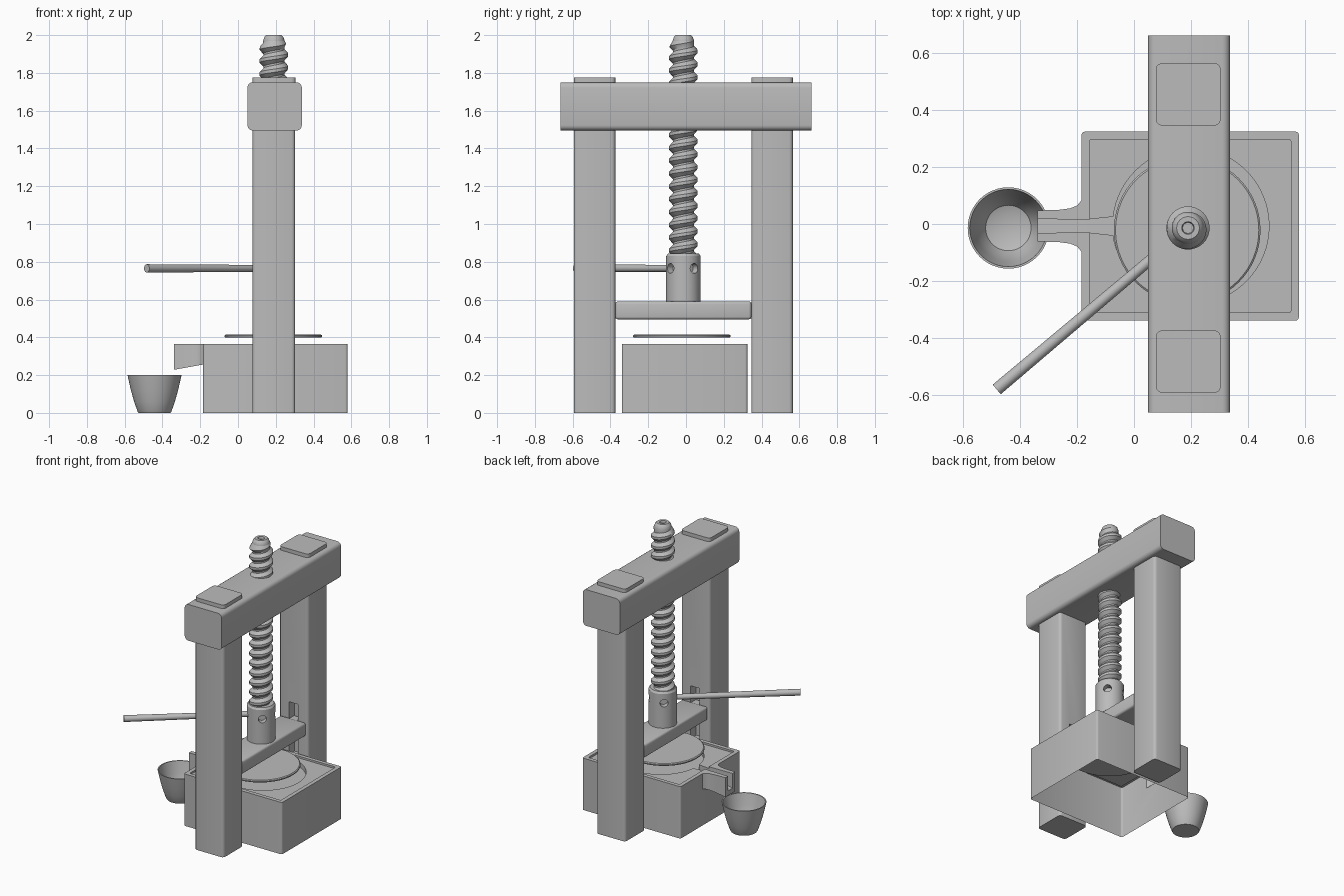
import bpy, bmesh, math
from mathutils import Vector, Matrix

if "Cube" in bpy.data.objects:
    bpy.data.objects.remove(bpy.data.objects["Cube"])

grey = bpy.data.materials.new("plain grey")
grey.diffuse_color = (0.5, 0.5, 0.5, 1)
grey.use_nodes = True
grey.node_tree.nodes["Principled BSDF"].inputs["Base Color"].default_value = grey.diffuse_color
CX, CY = 0.19, -0.014          # screw axis


def make(name, bm):
    bmesh.ops.recalc_face_normals(bm, faces=bm.faces)
    me = bpy.data.meshes.new(name)
    bm.to_mesh(me)
    bm.free()
    ob = bpy.data.objects.new(name, me)
    bpy.context.collection.objects.link(ob)
    me.materials.append(grey)
    return ob


def box(name, x, y, z, bevel=0.0, axis=None, seg=3):
    """Box from ranges; bevel all edges, or only those along one axis."""
    bm = bmesh.new()
    bmesh.ops.create_cube(bm, size=1)
    for v in bm.verts:
        v.co = Vector([r[0] + (c + 0.5) * (r[1] - r[0]) for c, r in zip(v.co, (x, y, z))])
    if bevel:
        edges = [e for e in bm.edges if axis is None
                 or abs((e.verts[0].co - e.verts[1].co).normalized()[axis]) > 0.9]
        bmesh.ops.bevel(bm, geom=edges, offset=bevel, segments=seg, profile=0.5, affect='EDGES')
    return make(name, bm)


def lathe(name, profile, cx, cy, n=48):
    bm = bmesh.new()
    vs = [bm.verts.new((r, 0, z)) for r, z in profile]
    es = [bm.edges.new(p) for p in zip(vs, vs[1:])]
    bmesh.ops.spin(bm, geom=vs + es, cent=(0, 0, 0), axis=(0, 0, 1), angle=2 * math.pi, steps=n)
    bmesh.ops.remove_doubles(bm, verts=bm.verts, dist=1e-5)
    bmesh.ops.translate(bm, verts=bm.verts, vec=(cx, cy, 0))
    return make(name, bm)


def prism(name, outline, z0, z1):
    """Extrude a plan outline; z0 is a function of x."""
    bm = bmesh.new()
    lo = [bm.verts.new((x, y, z0(x))) for x, y in outline]
    hi = [bm.verts.new((x, y, z1)) for x, y in outline]
    bm.faces.new(lo)
    bm.faces.new(hi)
    for i in range(len(lo)):
        j = (i + 1) % len(lo)
        bm.faces.new((lo[i], lo[j], hi[j], hi[i]))
    return make(name, bm)


def rod(name, a, b, r1, r2, n=20):
    a, b = Vector(a), Vector(b)
    bm = bmesh.new()
    rot = (b - a).to_track_quat('Z', 'Y').to_matrix().to_4x4()
    bmesh.ops.create_cone(bm, cap_ends=True, segments=n, radius1=r1, radius2=r2,
                          depth=(b - a).length, matrix=Matrix.Translation((a + b) / 2) @ rot)
    return make(name, bm)


def boolean(ob, other, op='DIFFERENCE'):
    m = ob.modifiers.new("bool", 'BOOLEAN')
    m.operation, m.object, m.solver = op, other, 'EXACT'
    dg = bpy.context.evaluated_depsgraph_get()
    me = bpy.data.meshes.new_from_object(ob.evaluated_get(dg))
    ob.modifiers.clear()
    ob.data = me
    bpy.data.objects.remove(other)


# posts with tenons and guide slots, on both sides
for s, side in ((-1, "front"), (1, "back")):
    yc = CY + s * 0.47
    post = box(side + "_post", (0.077, 0.303), (yc - 0.11, yc + 0.11), (0, 1.6), 0.02, 2)
    inner = yc - s * 0.11
    boolean(post, box("cutter", (0.155, 0.225), (inner - 0.06, inner + 0.06), (0.33, 0.70)))
    box(side + "_tenon", (0.077, 0.305), (yc - 0.11, yc + 0.11), (1.6, 1.776), 0.022, 2)

# top beam
box("top_beam", (0.05, 0.338), (-0.664, 0.664), (1.495, 1.75), 0.028, 1, 4)

# pressing bar with tongues riding in the slots
box("press_bar", (0.09, 0.29), (CY - 0.36, CY + 0.36), (0.495, 0.59), 0.014)
box("press_bar_tongue", (0.16, 0.22), (CY - 0.41, CY + 0.41), (0.50, 0.585))

# base block: hollow below, rimmed top, round basin, drain channel and spout
base = box("base_block", (-0.185, 0.58), (-0.34, 0.325), (0, 0.365), 0.012, 2)
half = [(-0.10, 0.09), (-0.185, 0.09), (-0.20, 0.072), (-0.225, 0.062), (-0.27, 0.056), (-0.34, 0.055)]
spout = [(x, y - 0.007) for x, y in half] + [(x, -y - 0.007) for x, y in reversed(half)]
boolean(base, prism("spout", spout, lambda x: 0.228 + (x + 0.34) * 0.18, 0.3649), 'UNION')
boolean(base, box("cutter", (-0.157, 0.552), (-0.312, 0.298), (0.352, 0.5), 0.008, 2))
boolean(base, lathe("cutter", [(0, 0.32), (0.275, 0.32), (0.275, 0.5), (0, 0.5)], 0.2, -0.007, 64))
chan = [(0.0, 0.035), (-0.07, 0.033), (-0.17, 0.022), (-0.4, 0.026)]
channel = [(x, y - 0.007) for x, y in chan] + [(x, -y - 0.007) for x, y in reversed(chan)]
boolean(base, prism("cutter", channel, lambda x: 0.321 + min(0, x + 0.07) * 0.22, 0.5))
bm = bmesh.new()
bm.from_mesh(base.data)
bmesh.ops.delete(bm, geom=[f for f in bm.faces if all(v.co.z < 0.001 for v in f.verts)],
                 context='FACES_ONLY')
bm.to_mesh(base.data)
bm.free()

# round pressing plate
lathe("press_plate", [(0, 0.398), (0.252, 0.398), (0.258, 0.403), (0.258, 0.41),
                      (0.252, 0.415), (0, 0.415)], 0.187, -0.022, 64)

# collar with lever holes
collar = lathe("screw_collar", [(0, 0.585), (0.091, 0.585), (0.091, 0.83), (0.082, 0.843), (0, 0.843)], CX, CY)
for k in range(4):
    a = math.radians(40 + 90 * k)
    d = Vector((math.cos(a), math.sin(a), 0))
    c = Vector((CX, CY, 0.765))
    boolean(collar, rod("cutter", c + d * 0.05, c + d * 0.15, 0.026, 0.026))

# lever
rod("lever", (0.155, -0.044, 0.765), (-0.483, -0.582, 0.765), 0.018, 0.022)

# helical screw thread
bm = bmesh.new()
n, pitch, z0, z1 = 32, 0.068, 0.80, 1.97
prof = [(0.076, 0.0), (0.076, 0.25), (0.056, 0.55), (0.056, 0.70), (0.076, 1.0)]
rows = []
for i in range(-n, int((z1 - z0) / pitch + 1) * n + 1):
    a = 2 * math.pi * i / n
    row = []
    for r, t in prof:
        z = min(max(z0 + pitch * (i / n + t), z0), z1)
        r = min(r, 0.076 - max(0, z - 1.935) * 0.55)
        row.append(bm.verts.new((CX + r * math.cos(a), CY + r * math.sin(a), z)))
    rows.append(row)
for p, q in zip(rows, rows[1:]):
    for j in range(len(prof) - 1):
        if max(v.co.z for v in (p[j], p[j + 1], q[j], q[j + 1])) > z0 and \
           min(v.co.z for v in (p[j], p[j + 1], q[j], q[j + 1])) < z1:
            bm.faces.new((p[j], q[j], q[j + 1], p[j + 1]))
bmesh.ops.remove_doubles(bm, verts=bm.verts, dist=1e-5)
bmesh.ops.delete(bm, geom=[v for v in bm.verts if not v.link_faces], context='VERTS')
make("screw", bm)
lathe("screw_tip", [(0, 1.94), (0.056, 1.94), (0.057, 1.97), (0.05, 1.99), (0.04, 2.0),
                    (0.022, 2.0), (0.019, 1.985), (0, 1.985)], CX, CY, 32)

# collecting bowl
lathe("bowl", [(0, 0), (0.085, 0), (0.09, 0.008), (0.108, 0.06), (0.125, 0.12), (0.143, 0.2), (0.136, 0.2),
               (0.118, 0.12), (0.10, 0.06), (0.08, 0.025), (0.05, 0.014), (0, 0.012)], -0.442, -0.014)

# smooth rounded faces, keep corners crisp
for ob in bpy.context.collection.objects:
    ob.select_set(True)
    bpy.context.view_layer.objects.active = ob
bpy.ops.object.shade_smooth_by_angle(angle=math.radians(32))
